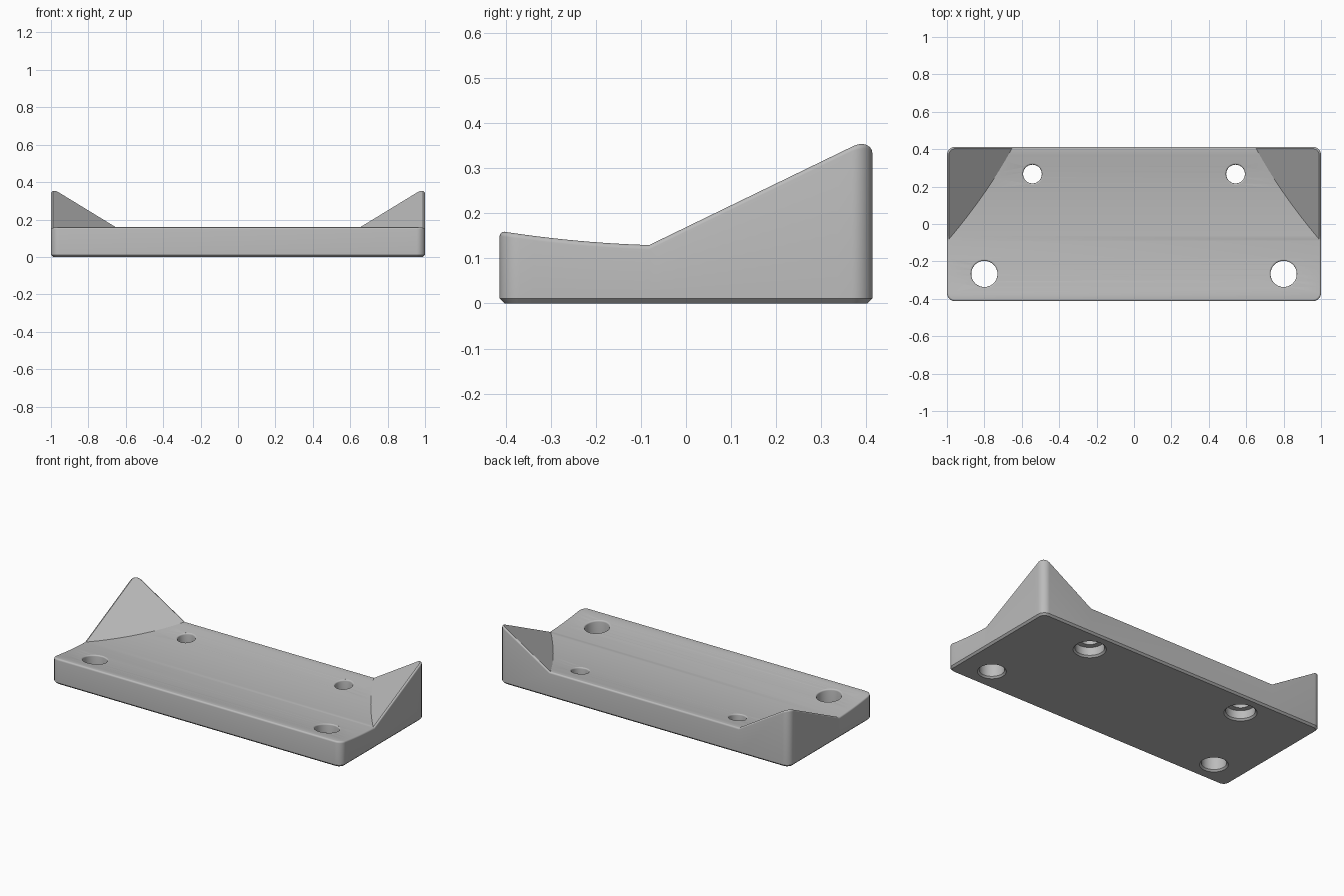
import bpy
import bmesh
from math import sin, cos, pi
from mathutils import Vector

cube = bpy.data.objects.get("Cube")
if cube:
    bpy.data.objects.remove(cube, do_unlink=True)

HX, HY = 1.0, 0.413      # half sizes of the plate
CORNER = 0.045           # vertical corner radius
FILLET = 0.010           # rim rounding
CHAMFER = 0.011          # bottom edge chamfer

grey = bpy.data.materials.new("plain grey")
grey.use_nodes = True
grey.diffuse_color = (0.5, 0.5, 0.5, 1)
grey.node_tree.nodes["Principled BSDF"].inputs["Base Color"].default_value = (0.5, 0.5, 0.5, 1)


def dish(y):
    return 0.128 + 0.19 * y * y


def height(x, y):
    """Shallow dished deck with a sloped ramp rising to each back corner."""
    return max(dish(y), 0.175 + 0.485 * y + 0.61 * (abs(x) - 1))


def crease_x(y):
    return 1 - (0.175 + 0.485 * y - dish(y)) / 0.61


def to_object(bm, name):
    bmesh.ops.recalc_face_normals(bm, faces=bm.faces)
    mesh = bpy.data.meshes.new(name)
    bm.to_mesh(mesh)
    bm.free()
    obj = bpy.data.objects.new(name, mesh)
    bpy.context.collection.objects.link(obj)
    mesh.materials.append(grey)
    return obj


def cut(bm, faces, point, normal):
    geom = set(faces)
    for f in faces:
        geom.update(f.edges)
        geom.update(f.verts)
    bmesh.ops.bisect_plane(bm, geom=list(geom), dist=1e-5, plane_co=point, plane_no=normal)


def make_plate():
    bm = bmesh.new()
    core = Vector((HX - CORNER, HY - CORNER, 0))
    r = CORNER - FILLET
    steps = 10
    # Flat rounded outline of the deck
    ring = []
    for quarter, (sx, sy) in enumerate([(1, 1), (-1, 1), (-1, -1), (1, -1)]):
        for i in range(steps + 1):
            a = (quarter + i / steps) * pi / 2
            ring.append(bm.verts.new((sx * core.x + r * cos(a), sy * core.y + r * sin(a), 0)))
    bm.faces.new(ring)

    # Strips across the deck, then the ramp creases strip by strip
    count = 24
    ys = [-core.y + 2 * core.y * i / count for i in range(count + 1)]
    for y in ys:
        cut(bm, bm.faces[:], (0, y, 0), (0, 1, 0))
    bounds = ys + [HY]
    for lo, hi in zip(bounds, bounds[1:]):
        if crease_x(hi) > HX:
            continue
        for side in (1, -1):
            strip = [f for f in bm.faces if lo < f.calc_center_median().y < hi
                     and max(side * v.co.x for v in f.verts) > 0.8]
            a = Vector((side * crease_x(lo), lo, 0))
            b = Vector((side * crease_x(hi), hi, 0))
            d = b - a
            cut(bm, strip, a, (d.y, -d.x, 0))
    for v in bm.verts:
        v.co.z = height(v.co.x, v.co.y)

    # Rim rounding, walls and bottom chamfer, extruded ring by ring
    def grow(edges, move):
        out = bmesh.ops.extrude_edge_only(bm, edges=edges)["geom"]
        for v in out:
            if isinstance(v, bmesh.types.BMVert):
                p = Vector((v.co.x, v.co.y, 0))
                n = p - Vector((max(-core.x, min(core.x, p.x)), max(-core.y, min(core.y, p.y)), 0))
                n.normalize()
                v.co = move(v.co.copy(), n)
        return [e for e in out if isinstance(e, bmesh.types.BMEdge)]

    edges = [e for e in bm.edges if e.is_boundary]
    segs = 4
    for i in range(segs):
        a, b = (pi / 2 * k / segs for k in (i, i + 1))
        out, down = FILLET * (sin(b) - sin(a)), FILLET * (cos(a) - cos(b))
        edges = grow(edges, lambda p, n: p + n * out - Vector((0, 0, down)))
    edges = grow(edges, lambda p, n: Vector((p.x, p.y, CHAMFER)))
    edges = grow(edges, lambda p, n: Vector((p.x, p.y, 0)) - n * CHAMFER)
    bmesh.ops.contextual_create(bm, geom=edges)
    return to_object(bm, "mounting_plate")


def hole_cutter(x, y, profile):
    """Lathe of (radius, z, follows_deck) rings; deck rings follow the surface."""
    bm = bmesh.new()
    sides, rings = 48, []
    for r, z, deck in profile:
        ring = []
        for i in range(sides):
            px, py = x + r * cos(2 * pi * i / sides), y + r * sin(2 * pi * i / sides)
            ring.append(bm.verts.new((px, py, z + (dish(py) if deck else 0))))
        rings.append(ring)
    for lower, upper in zip(rings, rings[1:]):
        for i in range(sides):
            j = (i + 1) % sides
            bm.faces.new((lower[i], lower[j], upper[j], upper[i]))
    bm.faces.new(rings[0])
    bm.faces.new(rings[-1])
    obj = to_object(bm, "hole_cutter")
    obj.hide_render = True
    return obj


def soft_mouth(r, f):
    """Rounded upper mouth of a hole."""
    arc = [(r + f * (1 - cos(a)), f * (sin(a) - 1), True) for a in (0, pi / 8, pi / 4, 3 * pi / 8)]
    return arc + [(r + f, 0, True), (r + f, 0.1, True)]


# Plain front holes; back holes are counterbored from below
front_hole = [(0.08, -0.05, False), (0.08, 0, False), (0.07, 0.01, False)] + soft_mouth(0.07, 0.008)
back_hole = [(0.092, -0.05, False), (0.092, 0, False), (0.082, 0.01, False),
             (0.082, 0.06, False), (0.05, 0.06, False)] + soft_mouth(0.05, 0.008)

plate = make_plate()
cutters = []
for side in (1, -1):
    cutters.append(hole_cutter(side * 0.80, -0.267, front_hole))
    cutters.append(hole_cutter(side * 0.543, 0.267, back_hole))
for c in cutters:
    mod = plate.modifiers.new("hole", "BOOLEAN")
    mod.operation = "DIFFERENCE"
    mod.solver = "EXACT"
    mod.object = c

# Bake the holes and drop the cutters
depsgraph = bpy.context.evaluated_depsgraph_get()
baked = bpy.data.meshes.new_from_object(plate.evaluated_get(depsgraph))
plate.modifiers.clear()
plate.data = baked
for c in cutters:
    bpy.data.objects.remove(c, do_unlink=True)

bpy.ops.object.select_all(action="DESELECT")
plate.select_set(True)
bpy.context.view_layer.objects.active = plate
bpy.ops.object.shade_smooth_by_angle(angle=pi / 6)
